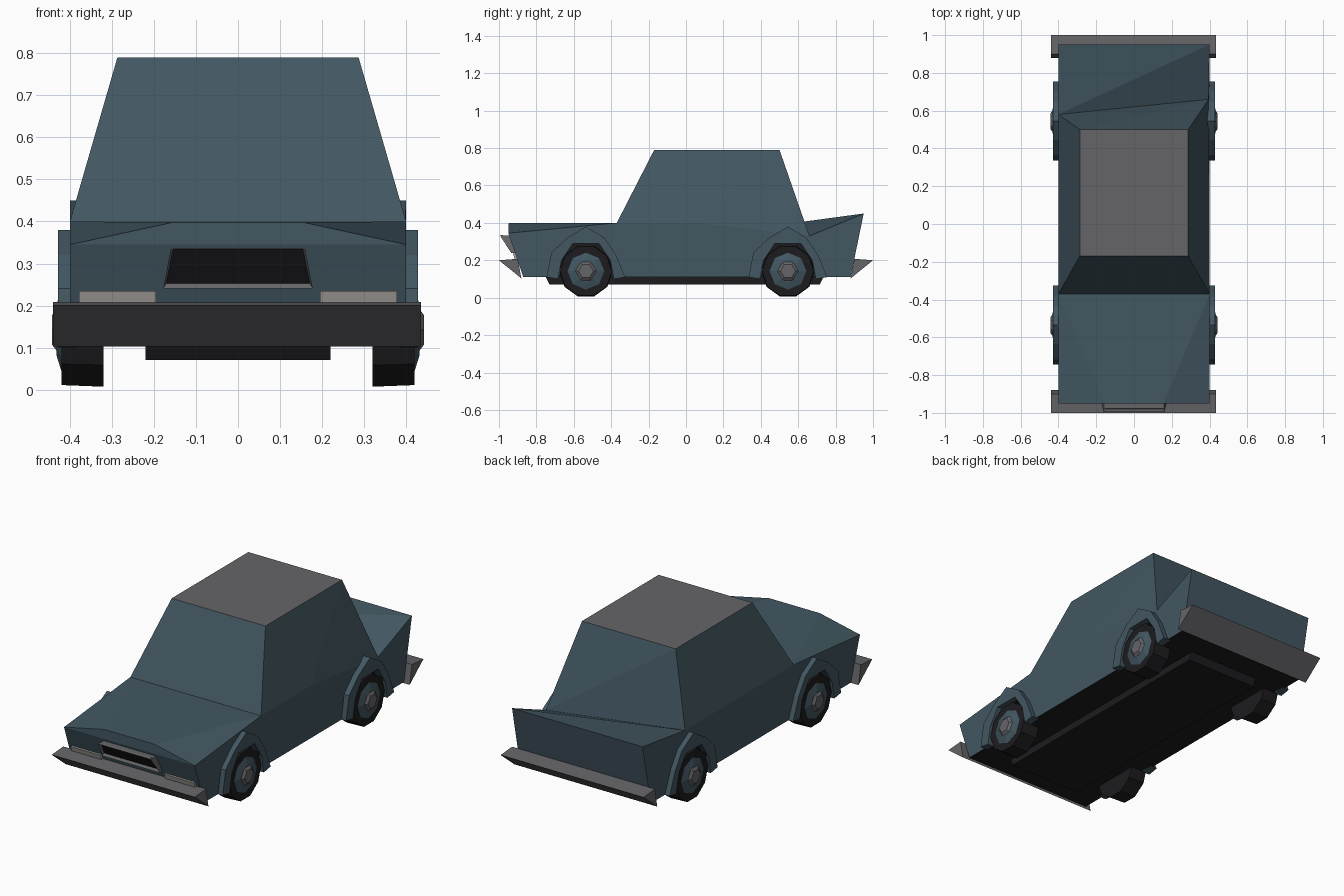
import bpy, bmesh, math

if "Cube" in bpy.data.objects:
    bpy.data.objects.remove(bpy.data.objects["Cube"])


def material(name, rgb):
    m = bpy.data.materials.new(name)
    m.diffuse_color = (*rgb, 1)
    m.use_nodes = True
    m.node_tree.nodes["Principled BSDF"].inputs["Base Color"].default_value = m.diffuse_color
    return m


BLUE = material("blue_paint", (0.055, 0.095, 0.12))
DARK = material("dark_rubber", (0.012, 0.012, 0.014))
STEEL = material("steel", (0.13, 0.13, 0.14))
LAMP = material("lamp", (0.4, 0.38, 0.36))


def finish(name, bm, *mats):
    bmesh.ops.recalc_face_normals(bm, faces=bm.faces)
    me = bpy.data.meshes.new(name)
    bm.to_mesh(me)
    bm.free()
    ob = bpy.data.objects.new(name, me)
    bpy.context.collection.objects.link(ob)
    for m in mats:
        me.materials.append(m)
    return ob


def prism(name, profile, x0, x1, *mats):
    """Extrude a (y, z) profile between two x positions."""
    bm = bmesh.new()
    rings = [[bm.verts.new((x, y, z)) for y, z in profile] for x in (x0, x1)]
    bm.faces.new(rings[0])
    bm.faces.new(rings[1])
    n = len(profile)
    for i in range(n):
        j = (i + 1) % n
        bm.faces.new((rings[0][i], rings[0][j], rings[1][j], rings[1][i]))
    return finish(name, bm, *mats)


# Body shell: mirrored points, with the sunken rear right shoulder
half = {
    "nose_low": (0.4, -0.87, 0.11), "nose": (0.4, -0.95, 0.345),
    "hood": (0.155, -0.95, 0.398), "cowl": (0.4, -0.37, 0.4),
    "belt": (0.4, 0.07, 0.4), "shoulder": (0.4, 0.58, 0.4),
    "tail": (0.4, 0.95, 0.45), "tail_low": (0.4, 0.88, 0.11),
    "roof_f": (0.287, -0.17, 0.79), "roof_b": (0.287, 0.5, 0.79),
}
bm = bmesh.new()
R = {k: bm.verts.new(p) for k, p in half.items()}
L = {k: bm.verts.new((-p[0], p[1], p[2])) for k, p in half.items()}
R["shoulder"].co = (0.395, 0.66, 0.33)
for S in (R, L):
    for keys in (("nose_low", "tail_low", "tail", "shoulder", "belt", "cowl", "nose"),
                 ("cowl", "belt", "roof_f"),
                 ("belt", "roof_b", "roof_f"),
                 ("belt", "shoulder", "roof_b"),
                 ("hood", "nose", "cowl")):
        bm.faces.new([S[k] for k in keys])
for a, b in (("nose_low", "nose"), ("nose", "hood"), ("hood", "cowl"),
             ("cowl", "roof_f"), ("roof_f", "roof_b"),
             ("tail", "tail_low"), ("tail_low", "nose_low")):
    f = bm.faces.new((L[a], R[a], R[b], L[b]))
    if a == "roof_f":
        f.material_index = 1
    elif a == "tail_low":
        f.material_index = 2
# Rear window and boot lid triangles
for tri in ((L["roof_b"], R["roof_b"], R["shoulder"]),
            (L["roof_b"], R["shoulder"], L["shoulder"]),
            (L["shoulder"], R["shoulder"], R["tail"]),
            (L["shoulder"], R["tail"], L["tail"])):
    bm.faces.new(tri)
body = finish("body", bm, BLUE, STEEL, DARK)

# Wheel arches, wheels and hubs
inner = [(0.15, 0.1), (0.13, 0.2), (0.07, 0.29), (-0.07, 0.29), (-0.13, 0.2), (-0.15, 0.1)]
outer = [(-0.21, 0.11), (-0.185, 0.24), (-0.1, 0.32), (0.0, 0.38),
         (0.1, 0.32), (0.16, 0.23), (0.21, 0.11)]


def disc(name, x, y, r0, r1, depth, sides, side, mat):
    bm = bmesh.new()
    bmesh.ops.create_cone(bm, cap_ends=True, segments=sides,
                          radius1=r0, radius2=r1, depth=depth)
    ob = finish(name, bm, mat)
    ob.location = (side * x, y, 0.142)
    ob.rotation_euler = (0, side * math.pi / 2, 0)


for end, cy in (("front", -0.535), ("rear", 0.545)):
    for side, tag in ((1, "right"), (-1, "left")):
        label = f"{end}_{tag}"
        well = prism("well_cutter_" + label,
                     [(cy + y, z if z > 0.11 else 0.05) for y, z in inner],
                     side * 0.315, side * 0.5, DARK)
        well.hide_render = True
        well.hide_viewport = True
        cut = body.modifiers.new("well", "BOOLEAN")
        cut.operation = "DIFFERENCE"
        cut.solver = "EXACT"
        cut.object = well
        prism("arch_" + label, [(cy + y, z) for y, z in outer + inner],
              side * 0.385, side * 0.428, BLUE)
        disc("tyre_" + label, 0.37, cy, 0.142, 0.138, 0.1, 10, side, DARK)
        disc("rim_" + label, 0.425, cy, 0.105, 0.06, 0.014, 8, side, BLUE)
        disc("hub_" + label, 0.433, cy, 0.07, 0.04, 0.02, 6, side, STEEL)

# Wedge bumpers
for name, s in (("front_bumper", -1), ("rear_bumper", 1)):
    prism(name, [(s * 1.0, 0.2), (s * 0.9, 0.208), (s * 0.88, 0.103)],
          -0.44, 0.435, STEEL)

# Grille: leaning wedge with an inset dark mouth
bm = bmesh.new()
pts = [(0.16, -0.995, 0.333), (0.16, -0.92, 0.333), (0.178, -0.915, 0.24), (0.178, -0.935, 0.24)]
a = [bm.verts.new(p) for p in pts]
b = [bm.verts.new((-x, y, z)) for x, y, z in pts]
bm.faces.new(a)
bm.faces.new(b)
for i in range(4):
    j = (i + 1) % 4
    mouth = bm.faces.new((a[i], a[j], b[j], b[i]))
bm.normal_update()
bmesh.ops.recalc_face_normals(bm, faces=bm.faces)
bmesh.ops.inset_region(bm, faces=[mouth], thickness=0.009, depth=-0.015)
mouth.material_index = 1
finish("grille", bm, STEEL, DARK)

# Headlight strips
for side, tag in ((1, "right"), (-1, "left")):
    prism("headlight_" + tag, [(-0.925, 0.235), (-0.9, 0.235), (-0.89, 0.205), (-0.915, 0.205)],
          side * 0.195, side * 0.378, LAMP)

# Chassis tray
prism("chassis", [(-0.75, 0.11), (-0.73, 0.07), (0.715, 0.07), (0.735, 0.11)],
      -0.22, 0.22, DARK)
